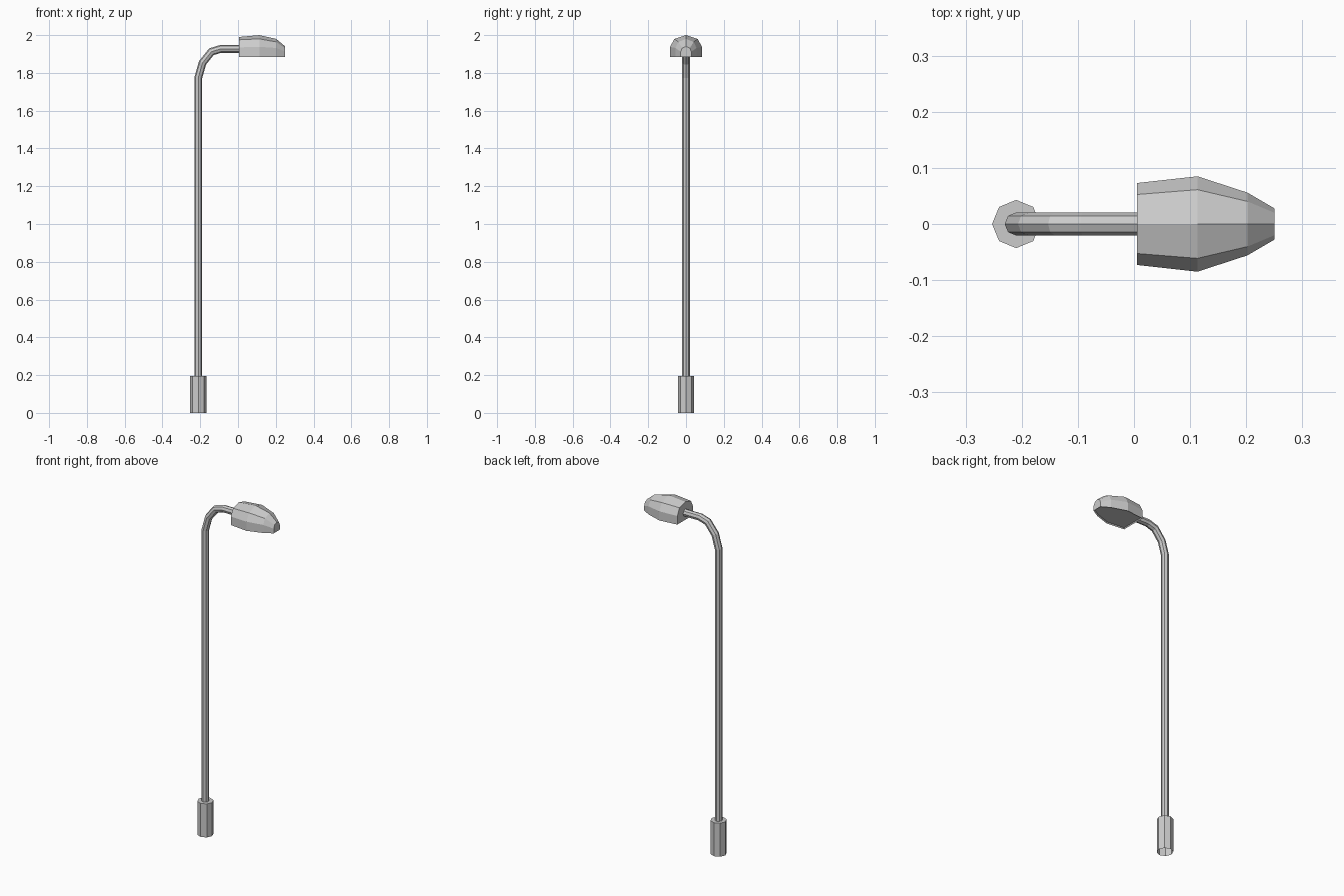
import bpy, bmesh, math
from mathutils import Vector

if "Cube" in bpy.data.objects:
    bpy.data.objects.remove(bpy.data.objects["Cube"])


def finish(name, bm):
    bmesh.ops.recalc_face_normals(bm, faces=bm.faces)
    mesh = bpy.data.meshes.new(name)
    bm.to_mesh(mesh)
    bm.free()
    obj = bpy.data.objects.new(name, mesh)
    bpy.context.collection.objects.link(obj)
    return obj


def loft(bm, rings):
    """Bridge closed rings of points with quads and return the vertex rings."""
    loops = [[bm.verts.new(p) for p in ring] for ring in rings]
    for a, b in zip(loops, loops[1:]):
        n = len(a)
        for i in range(n):
            bm.faces.new((a[i], a[(i + 1) % n], b[(i + 1) % n], b[i]))
    return loops


def tube(path, radius, sides=8):
    """Rings with mitred joints along a path (x, z) lying in the y = 0 plane."""
    pts = [Vector((x, 0, z)) for x, z in path]
    side = Vector((0, 1, 0))
    rings = []
    for i, p in enumerate(pts):
        d0 = (p - pts[max(i - 1, 0)]).normalized()
        d1 = (pts[min(i + 1, len(pts) - 1)] - p).normalized()
        t = (d0 + d1).normalized()
        across = side.cross(t)
        mitre = 1 / max(t.dot(d0), t.dot(d1))
        rings.append([p + across * radius * mitre * math.cos(a) + side * radius * math.sin(a)
                      for a in (2 * math.pi * k / sides for k in range(sides))])
    return rings


POLE_X = -0.21

# Octagonal foot sleeve, open underneath
bm = bmesh.new()
foot = loft(bm, tube([(POLE_X, 0), (POLE_X, 0.195)], 0.043))
bm.faces.new(foot[-1])
finish("foot_sleeve", bm)

# Pole bending over into the arm
bm = bmesh.new()
loft(bm, tube([(POLE_X, 0.19), (POLE_X, 1.775), (-0.188, 1.853), (-0.141, 1.912),
               (-0.092, 1.927), (0.01, 1.927)], 0.0205))
finish("pole_and_arm", bm)

# Lamp head: x, half width, side height, shoulder height, ridge height
sections = [(0.005, 0.073, 1.935, 1.975, 1.990),
            (0.113, 0.085, 1.938, 1.980, 2.000),
            (0.202, 0.056, 1.932, 1.964, 1.980),
            (0.250, 0.028, 1.912, 1.931, 1.940)]
BOTTOM = 1.885
rings = []
for x, w, z_side, z_shoulder, z_ridge in sections:
    half = [(w, BOTTOM), (w, z_side), (0.72 * w, z_shoulder)]
    profile = half + [(0, z_ridge)] + [(-y, z) for y, z in reversed(half)]
    rings.append([(x, y, z) for y, z in profile])
bm = bmesh.new()
loops = loft(bm, rings)
bm.faces.new(loops[0])
bm.faces.new(loops[-1])
bmesh.ops.recalc_face_normals(bm, faces=bm.faces)

# Slightly recessed light panel underneath
under = [f for f in bm.faces if all(abs(v.co.z - BOTTOM) < 1e-5 for v in f.verts)]
bmesh.ops.inset_region(bm, faces=under, thickness=0.006, depth=0)
bmesh.ops.translate(bm, verts=list({v for f in under for v in f.verts}), vec=(0, 0, 0.006))
finish("lamp_head", bm)
